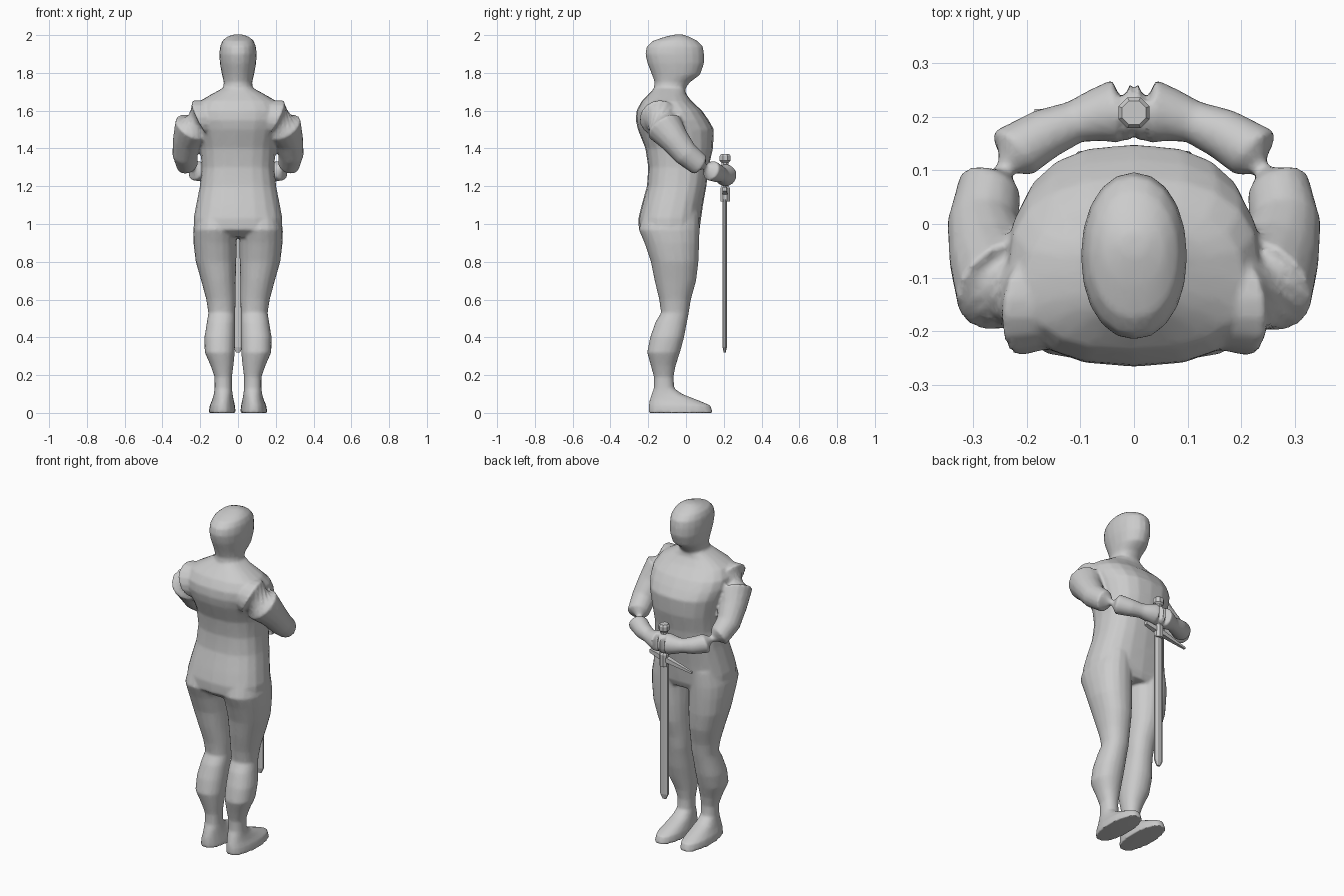
import bpy, bmesh, math
from mathutils import Vector


def skin(bm, loops):
    """Join closed loops of points into a capped tube."""
    rings = [[bm.verts.new(p) for p in loop] for loop in loops]
    n = len(rings[0])
    for a, b in zip(rings, rings[1:]):
        for i in range(n):
            j = (i + 1) % n
            bm.faces.new((a[i], a[j], b[j], b[i]))
    bm.faces.new(rings[0])
    bm.faces.new(rings[-1])


def oval(center, u, v, n=16, power=2.0, turn=0.0):
    pts = []
    for i in range(n):
        t = 2 * math.pi * i / n + turn
        c, s = math.cos(t), math.sin(t)
        pts.append(center + u * math.copysign(abs(c) ** (2 / power), c)
                   + v * math.copysign(abs(s) ** (2 / power), s))
    return pts


def stack(bm, rows, side=1, power=2.0):
    """Horizontal sections: z, x min, x max, y min, y max."""
    skin(bm, [oval(Vector((side * (x0 + x1) / 2, (y0 + y1) / 2, z)),
                   Vector(((x1 - x0) / 2, 0, 0)), Vector((0, (y1 - y0) / 2, 0)),
                   20, power) for z, x0, x1, y0, y1 in rows])


def tube(bm, path, side=1):
    """Round sections along a path: x, y, z, radius."""
    pts = [Vector((side * p[0], p[1], p[2])) for p in path]
    loops = []
    for i, p in enumerate(pts):
        d = (pts[min(i + 1, len(pts) - 1)] - pts[max(i - 1, 0)]).normalized()
        u = d.cross(Vector((side * 0.5, -0.6, -0.6))).normalized()
        if i == len(pts) - 1:
            d, u = Vector((side, 0, 0)), Vector((0, 1, 0))
        if abs(d.z) < 0.5:
            u = d.cross(Vector((0, 0, 1))).normalized()
        loops.append(oval(p, u * path[i][3], d.cross(u) * path[i][3]))
    skin(bm, loops)


def finish(bm, name):
    bmesh.ops.recalc_face_normals(bm, faces=bm.faces[:])
    me = bpy.data.meshes.new(name)
    bm.to_mesh(me)
    bm.free()
    ob = bpy.data.objects.new(name, me)
    bpy.context.collection.objects.link(ob)
    return ob


body = bmesh.new()

# Torso, hips to shoulders
torso = [(0.93, .17, -.20, .055), (0.97, .235, -.25, .072), (1.03, .235, -.252, .08),
         (1.1, .222, -.235, .09), (1.2, .202, -.207, .108), (1.3, .192, -.2, .12),
         (1.4, .2, -.215, .143), (1.5, .222, -.255, .148), (1.55, .235, -.266, .12),
         (1.6, .235, -.262, .085), (1.65, .205, -.235, .03), (1.69, .135, -.195, .0),
         (1.72, .08, -.168, -.005)]
stack(body, [(z, -r, r, a, b) for z, r, a, b in torso], power=2.5)

# Neck and head
head = [(1.62, .08, -.18, .0), (1.71, .08, -.172, -.008), (1.75, .075, -.166, .02),
        (1.79, .085, -.18, .075), (1.85, .096, -.204, .096), (1.9, .099, -.216, .096),
        (1.94, .095, -.208, .09), (1.97, .083, -.175, .06), (1.99, .06, -.115, .02),
        (2.003, .025, -.06, -.015)]
stack(body, [(z, -r, r, a, b) for z, r, a, b in head], power=2.1)

leg = [(1.06, .02, .215, -.225, .07), (0.97, .004, .238, -.25, .072),
       (0.9, .007, .236, -.22, .07), (0.8, .009, .224, -.186, .066),
       (0.7, .012, .195, -.166, .054), (0.6, .012, .168, -.142, .026),
       (0.53, .015, .157, -.132, .015), (0.48, .015, .165, -.162, .005),
       (0.4, .015, .178, -.19, -.01), (0.32, .017, .176, -.206, -.032),
       (0.25, .024, .145, -.186, -.055), (0.19, .032, .124, -.17, -.066),
       (0.13, .032, .124, -.17, -.062), (0.1, .028, .128, -.182, -.02),
       (0.065, .022, .138, -.193, .07), (0.04, .016, .15, -.198, .13),
       (0.0, .012, .155, -.2, .143)]
arm = [(.12, -.14, 1.57, .085), (.2, -.145, 1.56, .104), (.24, -.115, 1.515, .1),
       (.268, -.06, 1.445, .078), (.281, .0, 1.37, .067), (.268, .07, 1.315, .06),
       (.225, .132, 1.283, .055), (.165, .168, 1.268, .048), (.11, .19, 1.26, .04),
       (.07, .202, 1.258, .05), (.035, .21, 1.258, .06), (-.01, .21, 1.258, .06)]
for side in (1, -1):
    stack(body, leg, side, 2.2)   # leg and foot
    tube(body, arm, side)         # arm and clasped hand

# Fuse the body parts into one smooth skin
fig = finish(body, "body")
m = fig.modifiers.new("fuse", 'REMESH')
m.mode = 'VOXEL'
m.voxel_size = 0.008
m.use_smooth_shade = True
m = fig.modifiers.new("soften", 'SMOOTH')
m.factor = 0.5
m.iterations = 5
m = fig.modifiers.new("reduce", 'DECIMATE')
m.ratio = 0.3


def rod(name, y, rows, n=8, power=2.0, turn=math.pi / 8):
    """Vertical sword part: z, x radius, y radius."""
    bm = bmesh.new()
    skin(bm, [oval(Vector((0, y, z)), Vector((rx, 0, 0)), Vector((0, ry, 0)), n, power, turn)
              for z, rx, ry in rows])
    return finish(bm, name)


# Sword held point down
rod("pommel", .207, [(1.325, .02, .02), (1.335, .031, .031), (1.36, .031, .031), (1.37, .024, .024)])
rod("grip", .207, [(1.12, .026, .027), (1.19, .026, .027), (1.2, .02, .02), (1.33, .02, .02)])
rod("blade", .205, [(0.32, .012, .006), (0.35, .028, .013), (1.13, .028, .013)])

# Tilted crossguard, longer and thinner on one side
bm = bmesh.new()
ends = [(.09, .205, 1.185, .015), (.0, .207, 1.165, .022), (-.185, .208, 1.125, .008)]
skin(bm, [oval(Vector((x, y, z)), Vector((0, r, 0)), Vector((0, 0, r)), 4, 2, math.pi / 4)
          for x, y, z, r in ends])
finish(bm, "crossguard")
